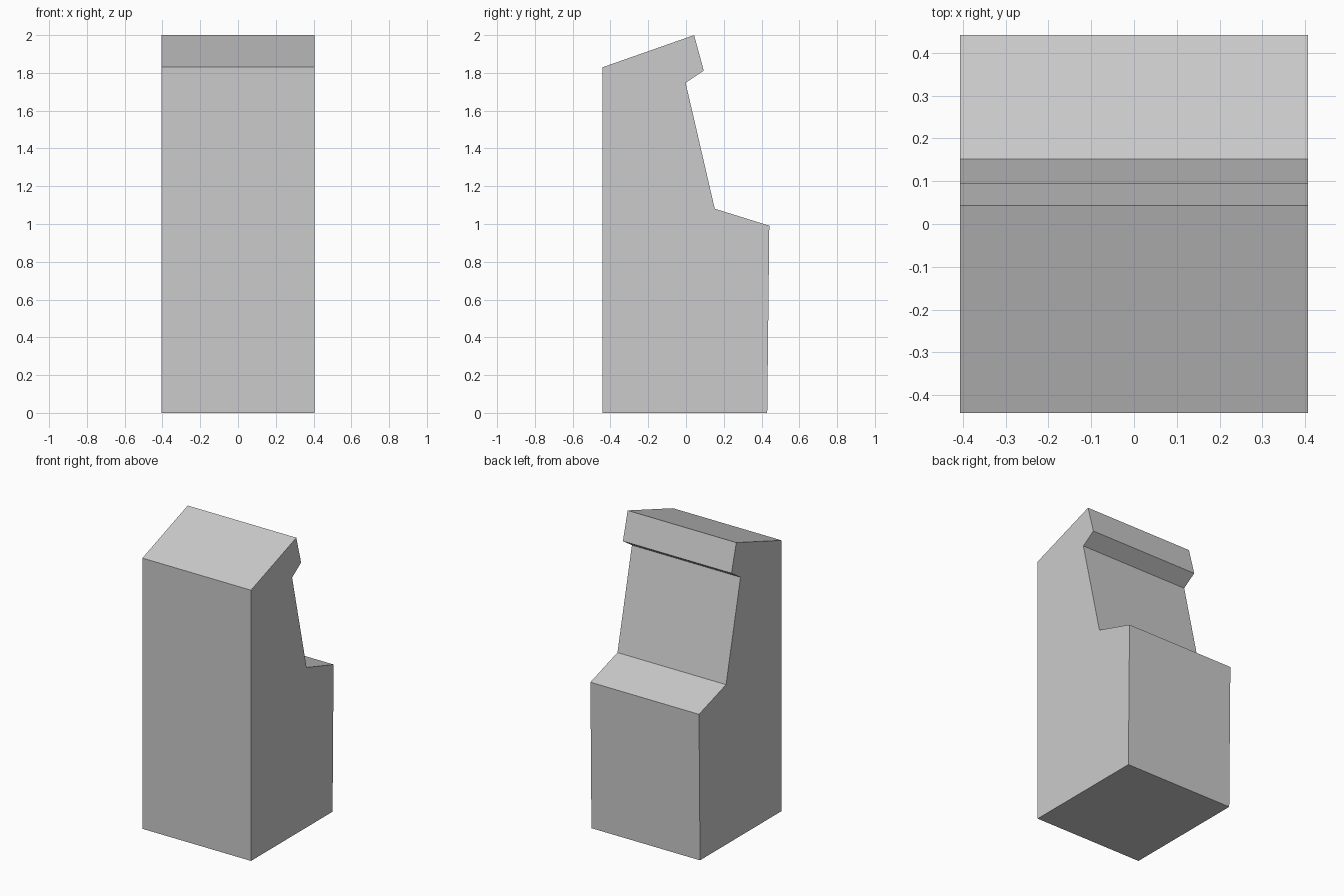
import bpy, bmesh
from mathutils import Vector

if "Cube" in bpy.data.objects:
    bpy.data.objects.remove(bpy.data.objects["Cube"])

HALF_WIDTH = 0.406

# Side outline (y, z): base, control shelf, screen, overhanging header, sloped top
OUTLINE = [
    (-0.441, 0.0), (0.43, 0.0), (0.441, 0.991), (0.152, 1.081),
    (-0.002, 1.748), (0.094, 1.812), (0.043, 2.0), (-0.441, 1.83),
]


def extrude_outline(name, outline, half_width):
    bm = bmesh.new()
    side = bm.faces.new([bm.verts.new((-half_width, y, z)) for y, z in outline])
    result = bmesh.ops.extrude_face_region(bm, geom=[side])
    moved = [v for v in result["geom"] if isinstance(v, bmesh.types.BMVert)]
    bmesh.ops.translate(bm, verts=moved, vec=Vector((2 * half_width, 0, 0)))
    # Keep exactly one cap on each side
    if not any(all(v.co.x < 0 for v in f.verts) for f in bm.faces):
        bm.faces.new([v for v in bm.verts if v.co.x < 0])
    bmesh.ops.recalc_face_normals(bm, faces=bm.faces[:])
    mesh = bpy.data.meshes.new(name)
    bm.to_mesh(mesh)
    bm.free()
    obj = bpy.data.objects.new(name, mesh)
    bpy.context.collection.objects.link(obj)
    return obj


# Arcade cabinet body
extrude_outline("arcade_cabinet", OUTLINE, HALF_WIDTH)
